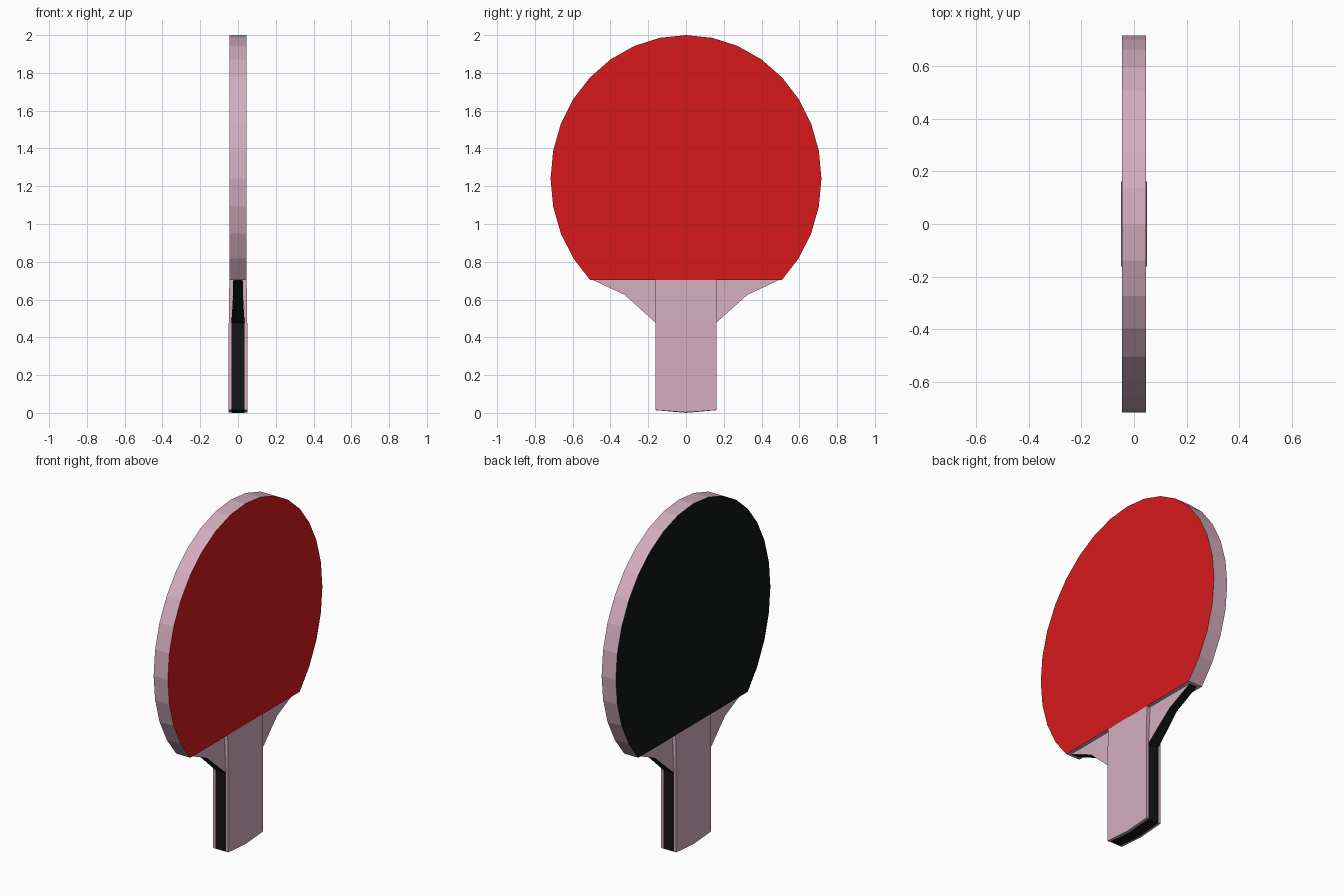
import bpy, bmesh, math

if "Cube" in bpy.data.objects:
    bpy.data.objects.remove(bpy.data.objects["Cube"])


def material(name, rgb):
    m = bpy.data.materials.new(name)
    m.diffuse_color = (*rgb, 1)
    m.use_nodes = True
    m.node_tree.nodes["Principled BSDF"].inputs["Base Color"].default_value = m.diffuse_color
    return m


WOOD = material("pale_wood", (0.66, 0.42, 0.52))
RED = material("red_rubber", (0.68, 0.01, 0.012))
BLACK = material("black", (0.006, 0.008, 0.008))


def finish(name, bm, plus, minus, rim):
    """Colour the +x faces, the -x faces and the rim, then add the object."""
    bmesh.ops.recalc_face_normals(bm, faces=bm.faces)
    for f in bm.faces:
        f.material_index = 0 if f.normal.x > 0.7 else 1 if f.normal.x < -0.7 else 2
    me = bpy.data.meshes.new(name)
    bm.to_mesh(me)
    bm.free()
    for m in (plus, minus, rim):
        me.materials.append(m)
    ob = bpy.data.objects.new(name, me)
    bpy.context.collection.objects.link(ob)


def loft(name, rows, plus, minus, rim):
    """Rows of (z, half width, x low, x high, dip of the middle)."""
    bm = bmesh.new()
    rings = []
    for z, w, lo, hi, dip in rows:
        pts = [(hi, -w, z), (hi, 0, z - dip), (hi, w, z),
               (lo, w, z), (lo, 0, z - dip), (lo, -w, z)]
        rings.append([bm.verts.new(p) for p in pts])
    for a, b in zip(rings, rings[1:]):
        for i in range(6):
            j = (i + 1) % 6
            bm.faces.new((a[i], a[j], b[j], b[i]))
    for r in (rings[0], rings[-1]):
        bm.faces.new((r[0], r[1], r[4], r[5]))
        bm.faces.new((r[1], r[2], r[3], r[4]))
    finish(name, bm, plus, minus, rim)


# blade: 32-sided oval cut straight across at the neck
bm = bmesh.new()
oval = []
for i in range(-12, 13):
    a = i * math.tau / 32
    oval.append((0.717 * math.sin(a), 1.24 + 0.76 * math.cos(a)))
base = bm.faces.new([bm.verts.new((-0.046, y, z)) for y, z in oval])
ext = bmesh.ops.extrude_face_region(bm, geom=[base], use_keep_orig=True)
top = [v for v in ext["geom"] if isinstance(v, bmesh.types.BMVert)]
bmesh.ops.translate(bm, verts=top, vec=(0.092, 0, 0))
finish("blade", bm, RED, BLACK, WOOD)

# core of the handle, flaring into the neck
loft("handle_core", [(0.014, 0.158, -0.035, 0.035, 0.014),
                     (0.475, 0.158, -0.035, 0.035, 0),
                     (0.625, 0.325, -0.026, 0.026, 0),
                     (0.71, 0.507, -0.025, 0.025, 0)], WOOD, WOOD, BLACK)

# grip slabs on both sides of the core, tapering under the rubber
for name, s in (("grip_right", 1), ("grip_left", -1)):
    rows = []
    for z, outer, inner, dip in ((0.015, 0.049, 0.034, 0.012),
                                 (0.475, 0.049, 0.034, 0),
                                 (0.79, 0.0445, 0.02, 0)):
        rows.append((z, 0.161, min(s * outer, s * inner), max(s * outer, s * inner), dip))
    loft(name, rows, WOOD, WOOD, WOOD)
